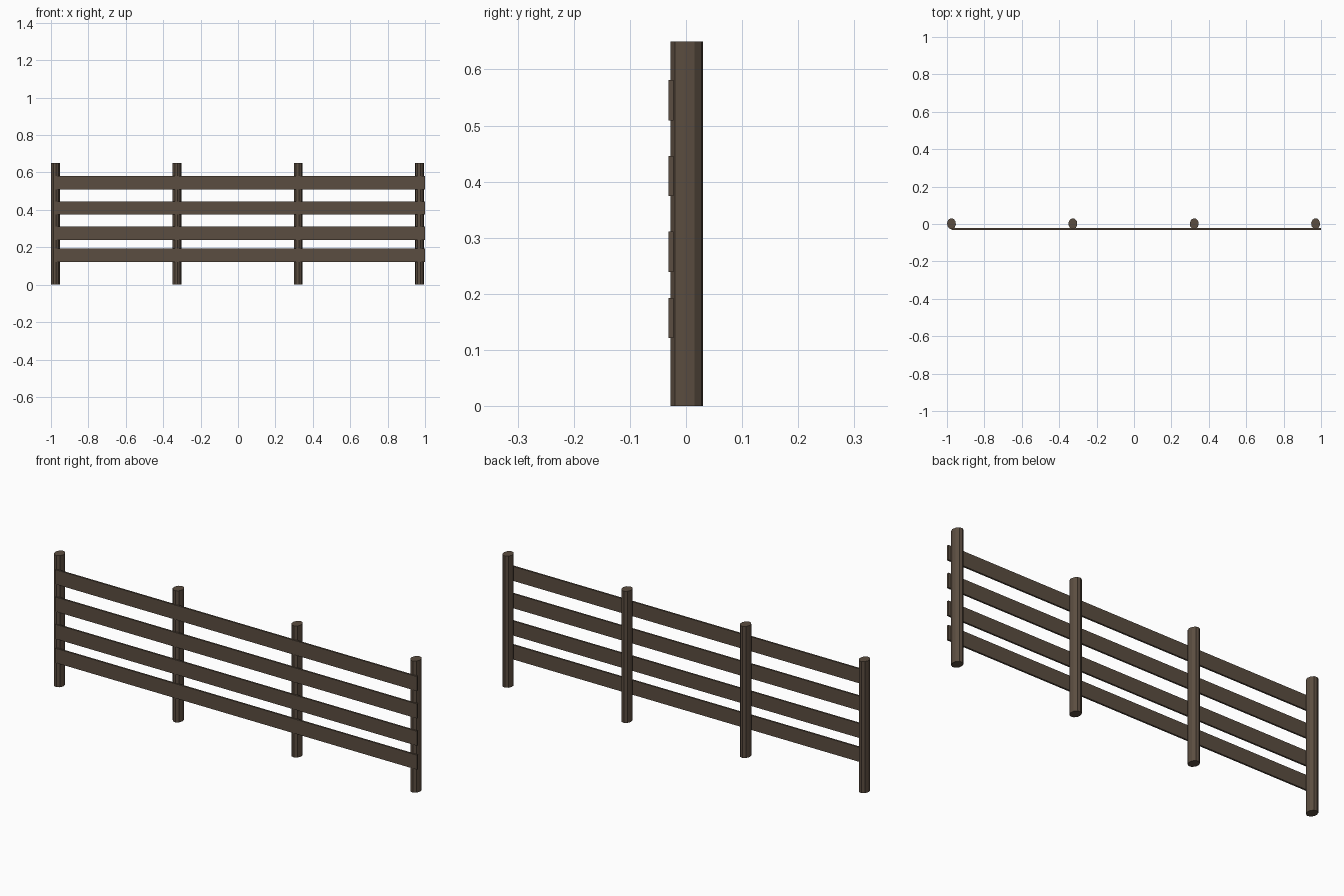
import bpy, math

if "Cube" in bpy.data.objects:
    bpy.data.objects.remove(bpy.data.objects["Cube"])

wood = bpy.data.materials.new("dark_wood")
wood.diffuse_color = (0.105, 0.075, 0.052, 1)
wood.use_nodes = True
wood.node_tree.nodes["Principled BSDF"].inputs["Base Color"].default_value = wood.diffuse_color


def finish(ob, name):
    ob.name = name
    ob.data.materials.append(wood)


# Upright oval posts, evenly spaced, low-poly
for i in range(4):
    bpy.ops.mesh.primitive_cylinder_add(
        vertices=10, radius=1, depth=1,
        location=(-0.976 + 0.649 * i, 0.0015, 0.325),
        rotation=(0, 0, math.radians(9)))
    post = bpy.context.object
    # bake the turn first so the oval stays aligned with the fence
    bpy.ops.object.transform_apply(location=False, rotation=True, scale=False)
    post.scale = (0.024, 0.0295, 0.65)
    bpy.ops.object.transform_apply(location=False, rotation=False, scale=True)
    finish(post, f"post_{i + 1}")

# Thin planks nailed across the front of the posts
x0, x1 = -0.977, 1.0
for i, z in enumerate((0.157, 0.275, 0.410, 0.545)):
    bpy.ops.mesh.primitive_cube_add(size=1, location=((x0 + x1) / 2, -0.0267, z))
    rail = bpy.context.object
    rail.scale = (x1 - x0, 0.0088, 0.0715)
    bpy.ops.object.transform_apply(location=False, rotation=False, scale=True)
    finish(rail, f"rail_{i + 1}")
